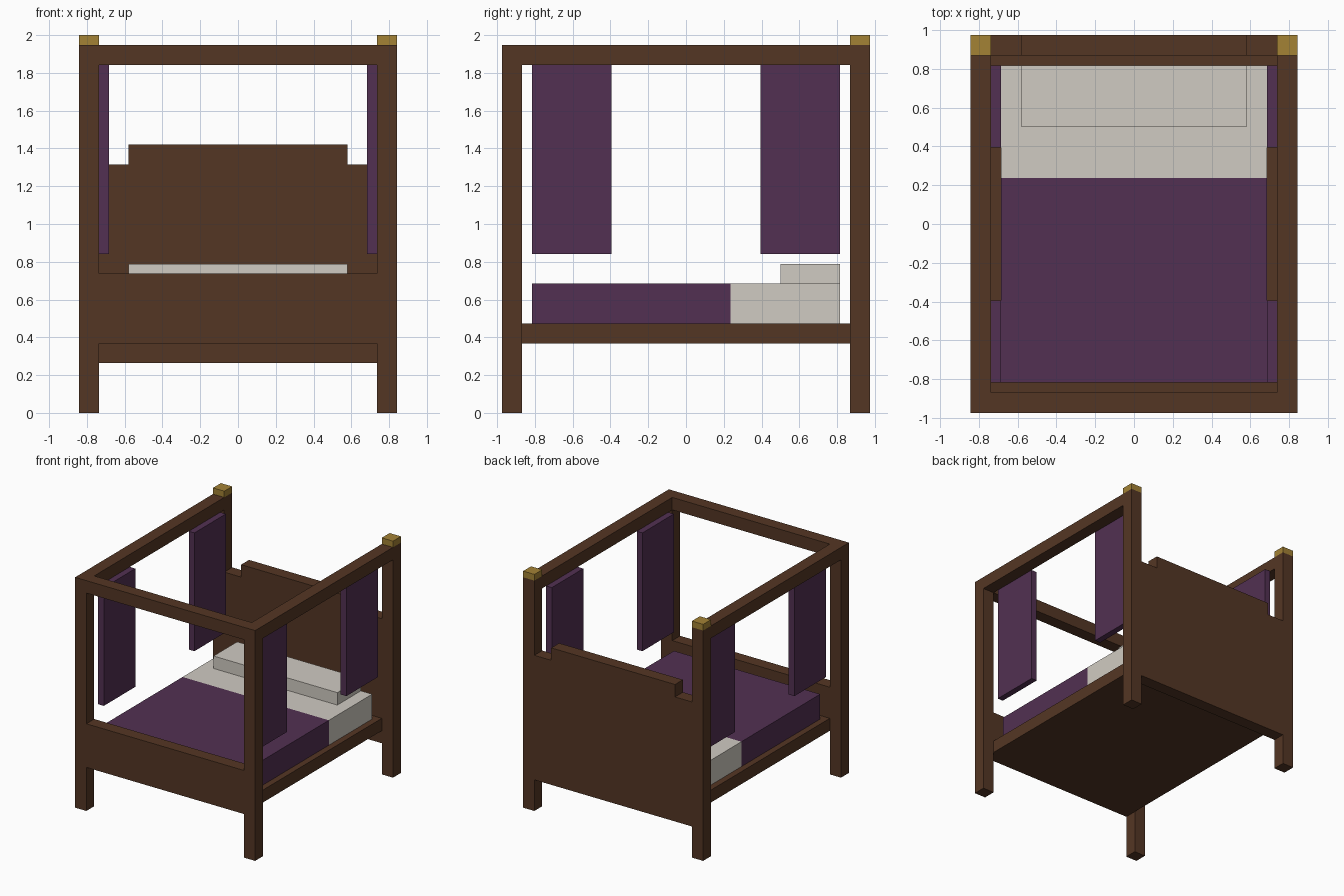
import bpy

if "Cube" in bpy.data.objects:
    bpy.data.objects.remove(bpy.data.objects["Cube"])

U = 2 / 38  # the model sits on a grid of 38 units in height


def material(name, r, g, b):
    def lin(c):
        c /= 255
        return c / 12.92 if c <= 0.04045 else ((c + 0.055) / 1.055) ** 2.4
    m = bpy.data.materials.new(name)
    m.diffuse_color = (lin(r), lin(g), lin(b), 1)
    m.use_nodes = True
    m.node_tree.nodes["Principled BSDF"].inputs["Base Color"].default_value = m.diffuse_color
    return m


WOOD = material("dark wood", 84, 54, 36)
PURPLE = material("purple cloth", 82, 48, 82)
CREAM = material("cream linen", 208, 203, 194)
GOLD = material("gold", 163, 130, 53)


def box(name, mat, x, y, z):
    """Axis-aligned box from (min, max) ranges in grid units."""
    bpy.ops.mesh.primitive_cube_add(size=1)
    o = bpy.context.object
    o.name = name
    for v in o.data.vertices:
        for i, (lo, hi) in enumerate((x, y, z)):
            v.co[i] = (lo if v.co[i] < 0 else hi) * U
    o.data.materials.append(mat)
    return o


def side_range(s, a, b):
    return tuple(sorted((s * a, s * b)))


FRONT, BACK = (-18.5, -16.5), (16.5, 18.5)

for s, side in ((-1, "left"), (1, "right")):
    post_x = side_range(s, 14, 16)
    # posts, gold caps on the back pair, canopy side rail
    box(f"front_post_{side}", WOOD, post_x, FRONT, (0, 37))
    box(f"back_post_{side}", WOOD, post_x, BACK, (0, 37))
    box(f"post_cap_{side}", GOLD, post_x, BACK, (37, 38))
    box(f"canopy_rail_{side}", WOOD, post_x, (-16.5, 16.5), (35, 37))
    # hanging curtains
    for t, end in ((-1, "front"), (1, "back")):
        box(f"curtain_{end}_{side}", PURPLE, side_range(s, 13, 14),
            side_range(t, 7.5, 15.5), (16, 35))

# front canopy rail, footboard, headboard with raised crest
box("canopy_rail_front", WOOD, (-14, 14), FRONT, (35, 37))
box("footboard", WOOD, (-14, 14), FRONT, (7, 14))
box("headboard", WOOD, (-14, 14), BACK, (5, 25))
box("headboard_crest", WOOD, (-11, 11), BACK, (25, 27))

# bed base, mattress, blanket and pillow
box("bed_base", WOOD, (-14, 14), (-16.5, 16.5), (7, 9))
box("mattress", CREAM, (-13, 13), (4.5, 15.5), (9, 13))
box("blanket", PURPLE, (-13, 13), (-15.5, 4.5), (9, 13))
box("pillow", CREAM, (-11, 11), (9.5, 15.5), (13, 15))
